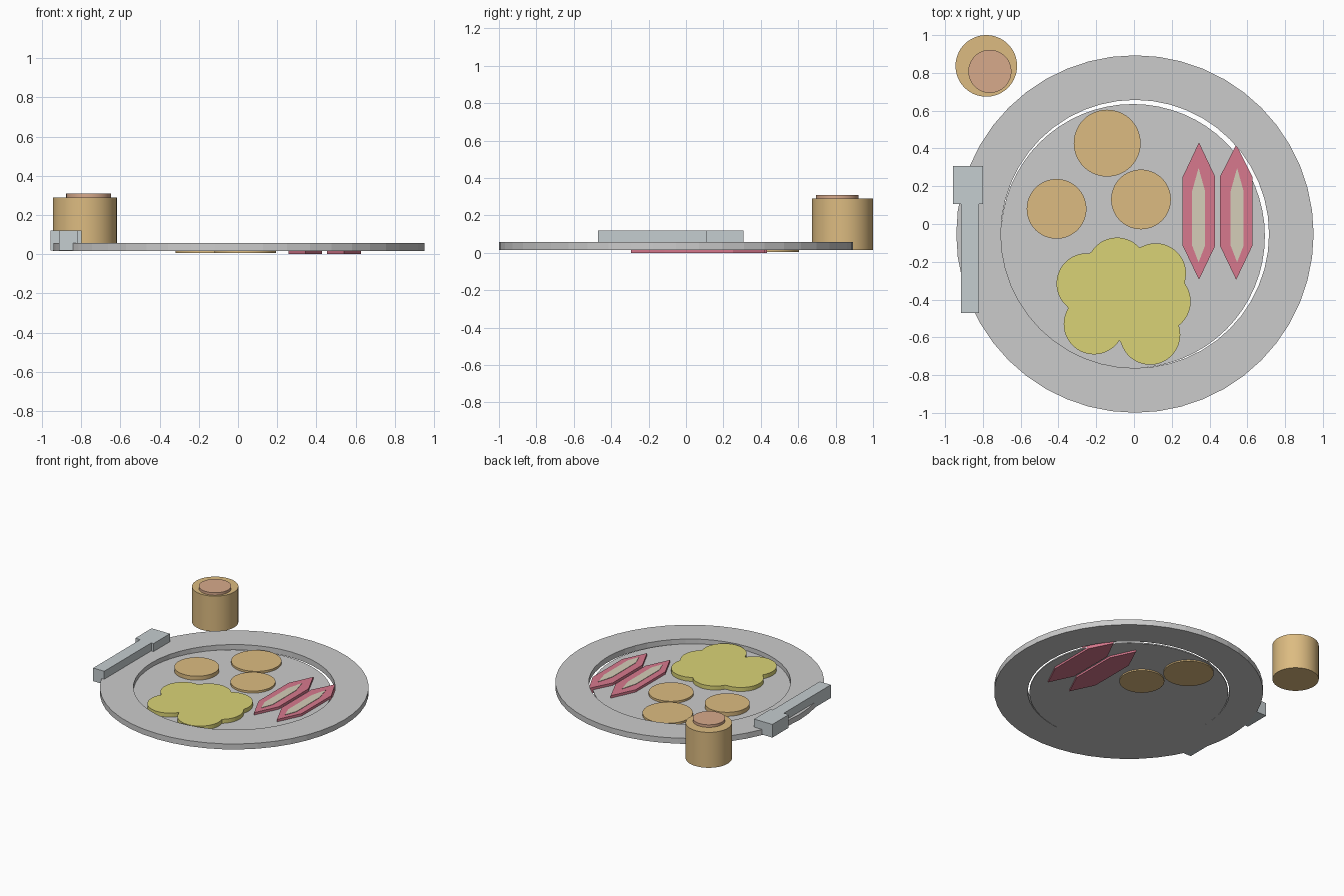
import bpy, bmesh, math

if "Cube" in bpy.data.objects:
    bpy.data.objects.remove(bpy.data.objects["Cube"])


def material(name, rgb):
    m = bpy.data.materials.new(name)
    m.diffuse_color = (*rgb, 1)
    m.use_nodes = True
    m.node_tree.nodes["Principled BSDF"].inputs["Base Color"].default_value = m.diffuse_color
    return m


BATTER = material("golden_brown", (0.72, 0.50, 0.22))
DRINK = material("reddish_brown", (0.68, 0.40, 0.26))
EGG = material("egg_yellow", (0.70, 0.65, 0.18))
MEAT = material("meat_red", (0.68, 0.19, 0.27))
FAT = material("fat_beige", (0.66, 0.61, 0.48))
STEEL = material("steel", (0.56, 0.61, 0.63))


def circle(cx, cy, r, n):
    return [(cx + r * math.cos(2 * math.pi * i / n),
             cy + r * math.sin(2 * math.pi * i / n)) for i in range(n)]


def finish(bm, name, mat=None, smooth=False):
    bmesh.ops.recalc_face_normals(bm, faces=bm.faces)
    me = bpy.data.meshes.new(name)
    bm.to_mesh(me)
    bm.free()
    ob = bpy.data.objects.new(name, me)
    bpy.context.collection.objects.link(ob)
    if mat:
        me.materials.append(mat)
    if smooth:
        bpy.ops.object.select_all(action='DESELECT')
        bpy.context.view_layer.objects.active = ob
        ob.select_set(True)
        bpy.ops.object.shade_smooth_by_angle(angle=math.radians(30))
    return ob


def slab(name, outline, z0, z1, mat=None, smooth=False):
    """Closed outline extruded from z0 to z1."""
    bm = bmesh.new()
    face = bm.faces.new([bm.verts.new((x, y, z0)) for x, y in outline])
    ext = bmesh.ops.extrude_face_region(bm, geom=[face], use_keep_orig=True)
    for v in ext["geom"]:
        if isinstance(v, bmesh.types.BMVert):
            v.co.z = z1
    return finish(bm, name, mat, smooth)


# Plate rim: a flat ring with square edges
bm = bmesh.new()
N = 48
rings = [[bm.verts.new((x, y, z)) for x, y in circle(0.005, -0.053, r, N)]
         for r, z in ((0.946, 0.015), (0.946, 0.058), (0.71, 0.058), (0.71, 0.015))]
for k in range(4):
    a, b = rings[k], rings[(k + 1) % 4]
    for i in range(N):
        j = (i + 1) % N
        bm.faces.new((a[i], a[j], b[j], b[i]))
finish(bm, "plate_rim")

# Plate base, slightly off centre so a thin gap shows
slab("plate_base", circle(-0.006, -0.064, 0.699, 64), 0.015, 0.024)

# Pancakes
for i, (x, y, r, z) in enumerate([(-0.41, 0.08, 0.158, 0.02),
                                  (-0.142, 0.428, 0.177, 0.005),
                                  (0.037, 0.13, 0.158, 0.005)]):
    slab(f"pancake_{i + 1}", circle(x, y, r, 64), z, z + 0.035, BATTER, True)

# Scrambled egg: outline of overlapping round lobes
lobes = [(-0.09, -0.232, 0.16), (0.115, -0.262, 0.16), (0.14, -0.41, 0.16),
         (0.085, -0.585, 0.16), (-0.212, -0.53, 0.16), (-0.25, -0.315, 0.16)]
ox, oy = -0.06, -0.40
outline = []
for i in range(160):
    t = 2 * math.pi * i / 160
    dx, dy = math.cos(t), math.sin(t)
    reach = 0.2
    for cx, cy, r in lobes:
        along = (cx - ox) * dx + (cy - oy) * dy
        off = (cx - ox) * dy - (cy - oy) * dx
        if abs(off) < r:
            reach = max(reach, along + math.sqrt(r * r - off * off))
    outline.append((ox + reach * dx, oy + reach * dy))
slab("scrambled_egg", outline, 0.02, 0.055, EGG)


# Bacon strips with a paler stripe on top
def strip(cx, w, tip0, sh0, sh1, tip1):
    return [(cx, tip0), (cx + w, sh0), (cx + w, sh1),
            (cx, tip1), (cx - w, sh1), (cx - w, sh0)]


for i, (cx, sx, top) in enumerate([(0.344, 0.342, 0.432), (0.541, 0.546, 0.42)]):
    slab(f"bacon_{i + 1}", strip(cx, 0.086, -0.295, -0.115, 0.25, top), 0.0, 0.043, MEAT)
    slab(f"bacon_stripe_{i + 1}", strip(sx, 0.034, -0.203, -0.115, 0.175, 0.297),
         0.02, 0.046, FAT)

# Cup and its drink
slab("cup", circle(-0.782, 0.837, 0.163, 64), 0.015, 0.29, BATTER, True)
slab("cup_drink", circle(-0.763, 0.808, 0.114, 64), 0.28, 0.31, DRINK, True)


# Knife lying on the rim
def rect(x0, x1, y0, y1):
    return [(x0, y0), (x1, y0), (x1, y1), (x0, y1)]


slab("cutlery_handle", rect(-0.915, -0.82, -0.47, 0.107), 0.018, 0.12, STEEL)
slab("cutlery_head", rect(-0.957, -0.80, 0.107, 0.307), 0.018, 0.12, STEEL)
